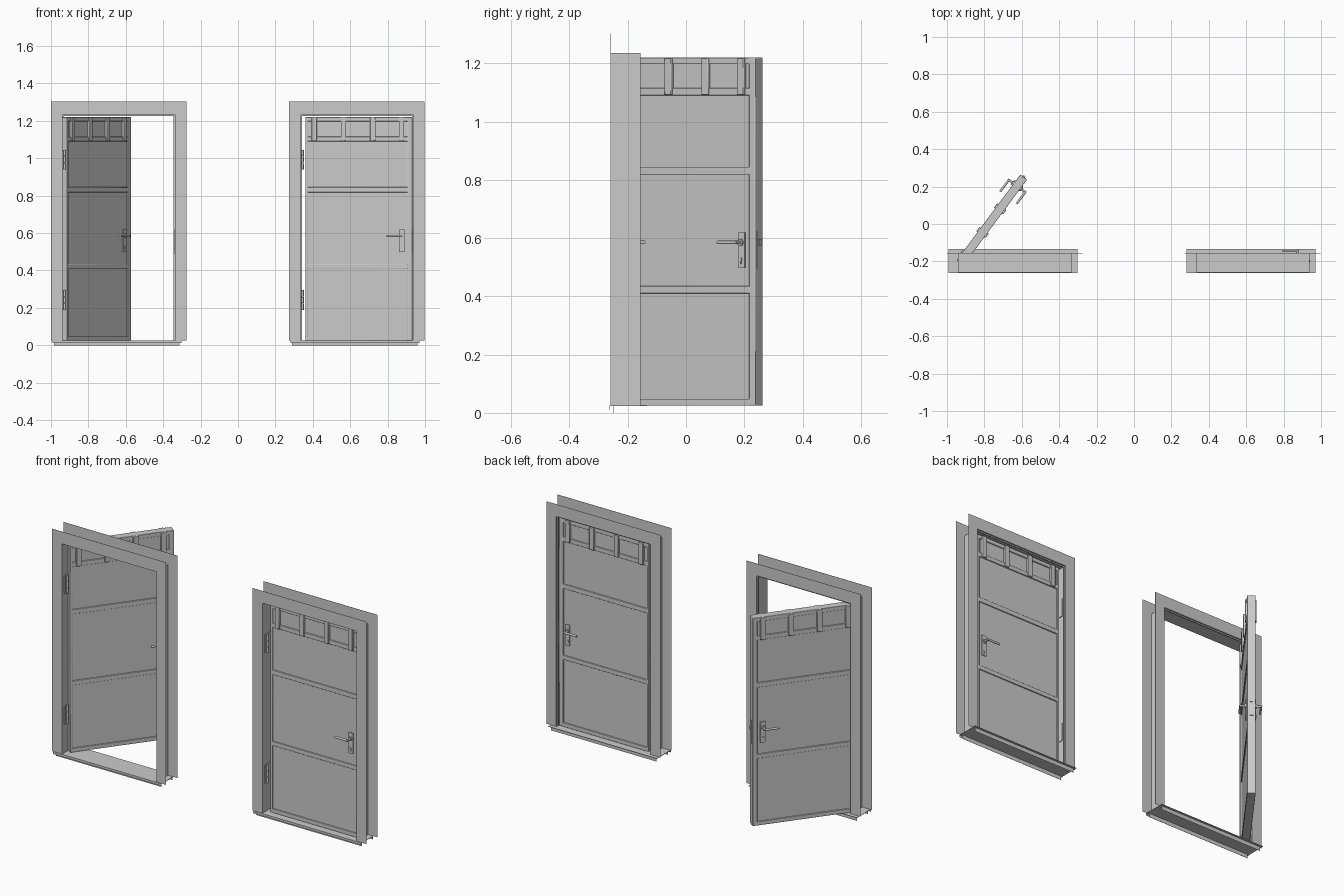
import bpy, bmesh, math
from mathutils import Matrix, Vector

cube = bpy.data.objects.get("Cube")
if cube:
    bpy.data.objects.remove(cube, do_unlink=True)

grey = bpy.data.materials.new("plain grey")
grey.use_nodes = True
colour = (0.6, 0.6, 0.6, 1)
grey.diffuse_color = colour
grey.node_tree.nodes["Principled BSDF"].inputs["Base Color"].default_value = colour

WIDTH, THICK, BOTTOM, TOP = 0.572, 0.045, 0.025, 1.22
FRONT = -0.222
units = [("open", -0.913, math.radians(53.4)), ("closed", 0.36, 0.0)]


def box(bm, x0, x1, y0, y1, z0, z1):
    size = Vector((x1 - x0, y1 - y0, z1 - z0))
    mid = Vector((x0 + x1, y0 + y1, z0 + z1)) / 2
    bmesh.ops.create_cube(bm, size=1, matrix=Matrix.Translation(mid) @ Matrix.Diagonal((*size, 1)))


def rod(bm, a, b, radius, sides=12):
    a, b = Vector(a), Vector(b)
    turn = (b - a).to_track_quat('Z', 'Y').to_matrix().to_4x4()
    bmesh.ops.create_cone(bm, cap_ends=True, segments=sides, radius1=radius, radius2=radius,
                          depth=(b - a).length, matrix=Matrix.Translation((a + b) / 2) @ turn)


def add_part(name, build, swings=False, bevel=0):
    """Build one mesh and place it in both units."""
    bm = bmesh.new()
    build(bm)
    mesh = bpy.data.meshes.new(name)
    bm.to_mesh(mesh)
    bm.free()
    mesh.materials.append(grey)
    for state, x, angle in units:
        ob = bpy.data.objects.new(f"{state}_{name}", mesh)
        ob.location = (x, FRONT if swings else 0, 0)
        ob.rotation_euler.z = angle if swings else 0
        bpy.context.collection.objects.link(ob)
        if bevel:
            mod = ob.modifiers.new("edge", 'BEVEL')
            mod.width, mod.segments = bevel, 2
        bpy.ops.object.select_all(action='DESELECT')
        ob.select_set(True)
        bpy.context.view_layer.objects.active = ob
        bpy.ops.object.shade_smooth_by_angle(angle=math.radians(35))


# Frame, measured from the hinge corner of the door
LEFT, RIGHT, HEAD = -0.024, 0.575, 1.233
Y0, Y1 = -0.259, -0.157


def surround(bm, y0, y1, left, right, top):
    """Three-sided surround growing outwards from the opening."""
    box(bm, LEFT - left, LEFT, y0, y1, BOTTOM, HEAD + top)
    box(bm, RIGHT, RIGHT + right, y0, y1, BOTTOM, HEAD + top)
    box(bm, LEFT, RIGHT, y0, y1, HEAD, HEAD + top)


def frame(bm):
    for y in (Y0, Y1):
        surround(bm, y, y + 0.001, 0.064, 0.062, 0.07)
    surround(bm, Y0, Y1, 0.003, 0.003, 0.003)


def seal(bm):
    y0, y1 = -0.17, -0.164
    box(bm, LEFT, LEFT + 0.006, y0, y1, BOTTOM, HEAD)
    box(bm, RIGHT - 0.006, RIGHT, y0, y1, BOTTOM, HEAD)
    box(bm, LEFT, RIGHT, y0, y1, HEAD - 0.007, HEAD)


def sill(bm):
    box(bm, -0.08, 0.61, -0.262, -0.134, 0.023, 0.025)
    box(bm, -0.08, 0.61, -0.262, -0.261, 0.012, 0.024)
    box(bm, -0.07, 0.6, -0.25, -0.249, 0, 0.024)
    box(bm, -0.07, 0.6, -0.148, -0.147, 0, 0.024)


def hinges(bm):
    for z in (0.19, 0.94):
        box(bm, LEFT, LEFT + 0.004, -0.24, -0.18, z, z + 0.105)
        for k in range(3):
            rod(bm, (-0.014, -0.226, z + k * 0.036), (-0.014, -0.226, z + k * 0.036 + 0.033), 0.006)


def strike_plate(bm):
    box(bm, RIGHT - 0.003, RIGHT + 0.004, -0.215, -0.168, 0.49, 0.62)


add_part("frame", frame)
add_part("seal", seal)
add_part("sill", sill)
add_part("hinges", hinges)
add_part("strike_plate", strike_plate)

# Door leaf
STILE0, STILE1 = 0.015, 0.545


def panels(bm):
    box(bm, 0.004, WIDTH - 0.004, 0.006, THICK - 0.006, BOTTOM + 0.003, TOP - 0.003)


def stiles(bm):
    box(bm, 0, STILE0, 0, THICK, BOTTOM, TOP)
    box(bm, STILE1, WIDTH, 0, THICK, BOTTOM, TOP)


def rails(bm):
    for z0, z1 in ((BOTTOM, 0.048), (0.41, 0.435), (0.818, 0.845), (1.09, 1.115), (1.197, TOP)):
        box(bm, STILE0 - 0.004, STILE1 + 0.004, 0, THICK, z0, z1)


def window_bars(bm):
    for x in (0.048, 0.204, 0.361, 0.514):
        box(bm, x - 0.0145, x + 0.0145, -0.008, THICK + 0.008, 1.092, TOP - 0.001)


add_part("panels", panels, True)
add_part("stiles", stiles, True, 0.003)
add_part("rails", rails, True, 0.002)
add_part("window_bars", window_bars, True, 0.003)

# Lock and handles on both faces
HX, HZ = 0.513, 0.585
sides = ((0, -1), (THICK, 1))


def handle_plates(bm):
    for y, s in sides:
        box(bm, HX - 0.012, HX + 0.017, min(y, y + s * 0.004), max(y, y + s * 0.004), 0.5, 0.62)


def handles(bm):
    for y, s in sides:
        out = y + s * 0.032
        rod(bm, (HX, y, HZ), (HX, y + s * 0.01, HZ), 0.012, 20)
        rod(bm, (HX, y, HZ), (HX, out + s * 0.005, HZ), 0.006)
        rod(bm, (HX + 0.005, out, HZ), (0.435, out, HZ), 0.006)
        rod(bm, (HX, y, 0.527), (HX, y + s * 0.008, 0.527), 0.007)
        box(bm, HX - 0.003, HX + 0.003, min(y, y + s * 0.008), max(y, y + s * 0.008), 0.512, 0.527)


def lock_edge(bm):
    box(bm, WIDTH - 0.004, WIDTH + 0.002, 0.012, 0.033, 0.495, 0.625)
    box(bm, WIDTH, WIDTH + 0.008, 0.016, 0.029, 0.575, 0.597)


add_part("handle_plates", handle_plates, True)
add_part("handles", handles, True)
add_part("lock_edge", lock_edge, True)
